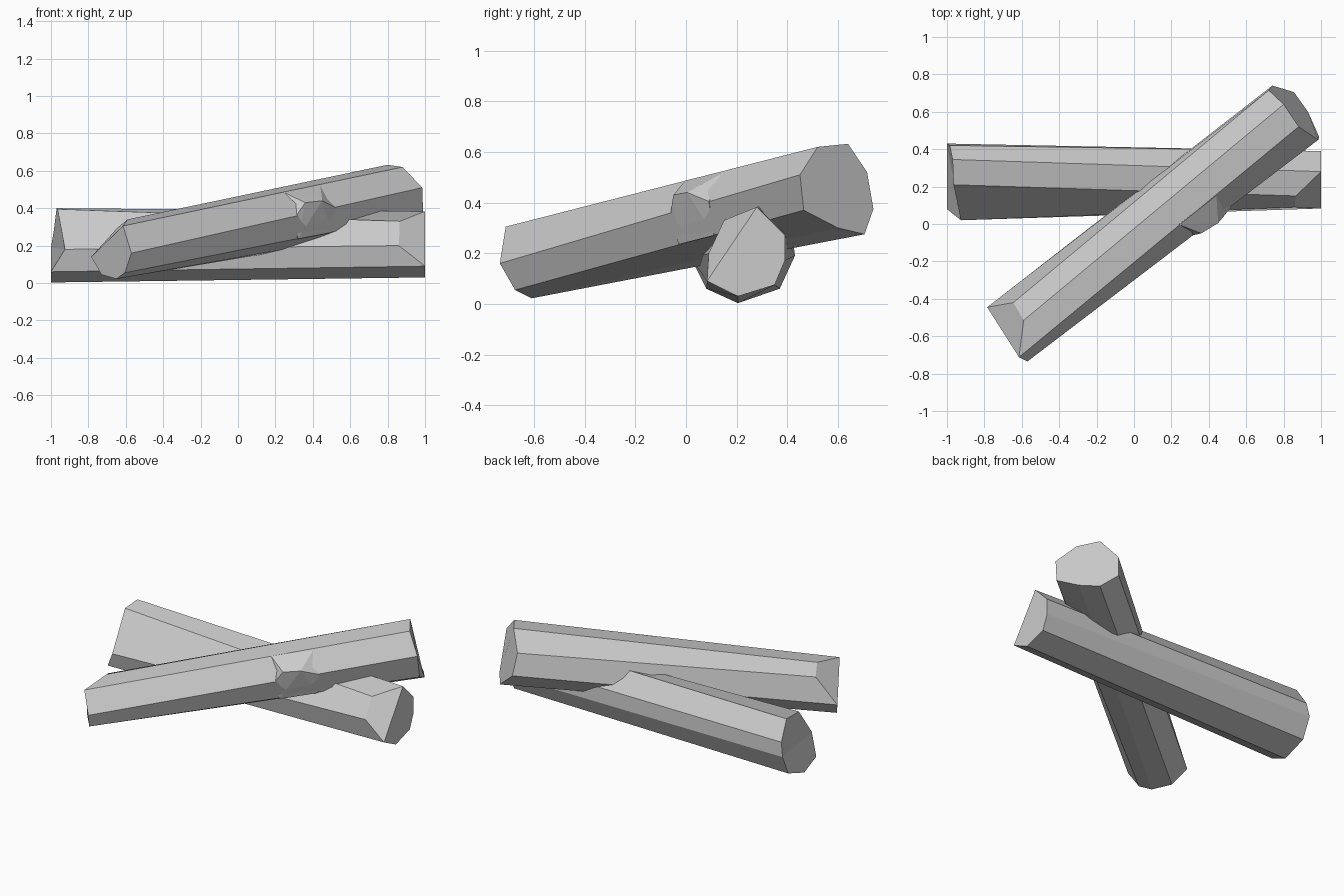
import bpy, bmesh

if "Cube" in bpy.data.objects:
    bpy.data.objects.remove(bpy.data.objects["Cube"])


def finish(bm, name):
    bmesh.ops.recalc_face_normals(bm, faces=bm.faces[:])
    mesh = bpy.data.meshes.new(name)
    bm.to_mesh(mesh)
    bm.free()
    obj = bpy.data.objects.new(name, mesh)
    bpy.context.collection.objects.link(obj)
    return obj


def log(name, start, end, start_fold=None, end_fold=None):
    """Join two rough-cut end profiles; a fold splits an end cap in two."""
    bm = bmesh.new()
    rings = [[bm.verts.new(p) for p in ring] for ring in (start, end)]
    n = len(start)
    for i in range(n):
        j = (i + 1) % n
        bm.faces.new((rings[0][i], rings[0][j], rings[1][j], rings[1][i]))
    for ring, fold in zip(rings, (start_fold, end_fold)):
        if fold:
            a, b = fold
            bm.faces.new(ring[a:b + 1])
            bm.faces.new(ring[b:] + ring[:a + 1])
        else:
            bm.faces.new(ring)
    return finish(bm, name)


# Lower log lying along x
log("lower_log",
    [(-.97, .345, .40), (-.965, .21, .395), (-.925, .02, .18), (-1, .08, .06),
     (-1, .205, .003), (-1, .37, .06), (-1, .43, .19), (-.985, .42, .28)],
    [(1, .28, .383), (.865, .15, .33), (.86, .09, .20), (1, .083, .09),
     (1, .205, .03), (1, .35, .075), (1, .39, .17), (1, .39, .272)],
    start_fold=(2, 6), end_fold=(0, 3))

# Upper log resting diagonally across the lower one
log("upper_log",
    [(-.615, -.712, .305), (-.57, -.735, .16), (-.605, -.675, .055),
     (-.65, -.61, .022), (-.73, -.52, .045), (-.785, -.445, .14),
     (-.645, -.42, .295), (-.59, -.515, .34)],
    [(.88, .52, .62), (.985, .45, .51), (.99, .465, .37), (.93, .60, .30),
     (.855, .705, .275), (.74, .74, .375), (.72, .715, .52), (.80, .64, .632)],
    start_fold=(0, 5))

# Knot bulging from the front side of the upper log
bm = bmesh.new()
for p in [(.24, -.003, .487), (.305, .05, .50), (.44, .157, .524),
          (.315, -.06, .365), (.36, -.05, .43), (.45, .005, .44),
          (.52, .09, .405), (.32, -.03, .235), (.50, .11, .27),
          (.25, .12, .36)]:
    bm.verts.new(p)
bmesh.ops.convex_hull(bm, input=bm.verts[:])
finish(bm, "log_knot")
